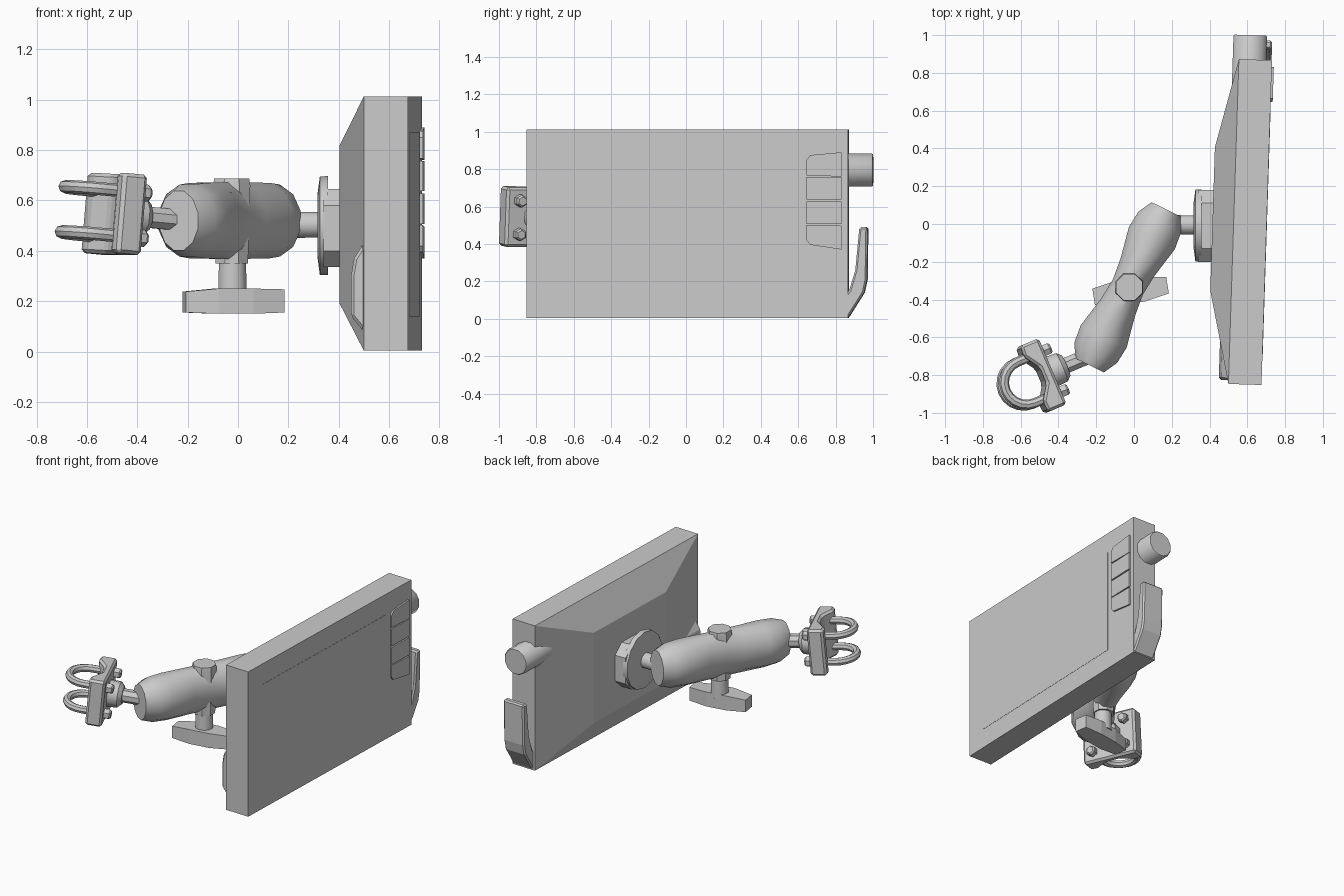
import bpy, bmesh, math
from mathutils import Matrix, Vector

if "Cube" in bpy.data.objects:
    bpy.data.objects.remove(bpy.data.objects["Cube"])

I = Matrix.Identity(4)


def loft(name, rings, M=I, smooth=False, bevel=0):
    """Skin a list of equal-length point rings and cap both ends."""
    bm = bmesh.new()
    vs = [[bm.verts.new(M @ Vector(p)) for p in r] for r in rings]
    n = len(vs[0])
    for a, b in zip(vs, vs[1:]):
        for i in range(n):
            j = (i + 1) % n
            bm.faces.new((a[i], a[j], b[j], b[i]))
    bm.faces.new(vs[0])
    bm.faces.new(vs[-1])
    bmesh.ops.recalc_face_normals(bm, faces=bm.faces)
    me = bpy.data.meshes.new(name)
    bm.to_mesh(me)
    bm.free()
    ob = bpy.data.objects.new(name, me)
    bpy.context.collection.objects.link(ob)
    if bevel:
        m = ob.modifiers.new("bevel", 'BEVEL')
        m.width, m.segments, m.limit_method = bevel, 1, 'ANGLE'
    if smooth:
        bpy.ops.object.select_all(action='DESELECT')
        ob.select_set(True)
        bpy.context.view_layer.objects.active = ob
        bpy.ops.object.shade_smooth_by_angle(angle=math.radians(40))
    return ob


def place(axis, u, v, d):
    """Put a 2D profile point at depth d along the axis."""
    return {'X': (d, u, v), 'Y': (u, d, v), 'Z': (u, v, d)}[axis]


def prism(name, axis, pts, d0, d1, M=I, bevel=0):
    return loft(name, [[place(axis, u, v, d) for u, v in pts] for d in (d0, d1)], M, False, bevel)


def turned(name, axis, c, steps, n=12, M=I):
    """Round part: steps are (depth, radius), c is the centre in the other two axes."""
    ang = [2 * math.pi * (i + .5) / n for i in range(n)]
    return loft(name, [[place(axis, c[0] + r * math.cos(a), c[1] + r * math.sin(a), d) for a in ang]
                       for d, r in steps], M, True)


def rect(u0, u1, v0, v1):
    return [(u0, v0), (u1, v0), (u1, v1), (u0, v1)]


# --- tablet, turned slightly about z ---
T = Matrix.Rotation(math.radians(-1.85), 4, 'Z')
outer, inner = rect(-.83, .89, .003, 1.013), rect(-.34, .42, .19, .82)
loft("tablet_body", [[(x, *p) for p in r] for x, r in ((.702, outer), (.527, outer), (.415, inner))], T)
prism("screen", 'X', rect(-.69, .62, .14, .87), .69, .7035, T)

# four side buttons, the end ones with slanted outlines
y0, y1 = .668, .855
shapes = [[(y0, .42), (y0 + .02, .395), (y1, .37), (y1, .497), (y0, .502)],
          rect(y0, y1, .507, .628), rect(y0, y1, .637, .757),
          [(y0, .766), (y1, .76), (y1, .89), (y0 + .02, .875), (y0, .85)]]
for i, s in enumerate(shapes):
    prism(f"button_{i + 1}", 'X', s, .69, .713, T)

# knob, side hook and rear bump
turned("side_knob", 'Y', (.583, .795), [(.5, .092), (1.012, .092), (1.019, .086)], 12, T)
prism("side_hook", 'X', [(.87, .004), (.889, .004), (.975, .14), (.99, .21), (.994, .49),
                         (.95, .49), (.928, .26), (.895, .15), (.87, .12)], .54, .70, T, .012)
prism("rear_bump", 'Y', [(.58, .45), (.525, .43), (.487, .37), (.475, .3), (.475, .14), (.525, .08), (.58, .06)],
      -.81, -.5, T, .012)

# --- mounting plate, disc and ball neck ---
prism("mount_plate", 'X', [(-.2, .4), (-.13, .335), (.11, .335), (.18, .4), (.18, .58),
                           (.11, .645), (-.13, .645), (-.2, .58)], .34, .44)
turned("mount_disc", 'X', (-.008, .5), [(.315, .12), (.325, .195), (.358, .197)], 14)
turned("mount_neck", 'X', (-.005, .503), [(.12, .055), (.33, .052)], 12)

# --- double socket arm ---
d = Vector((.44, .898, 0)).normalized()
p = Vector((-d.y, d.x, 0))
mid = Vector((-.033, -.335, .52))
rings = []
for t, w, h in ((-.46, .088, .122), (-.385, .13, .148), (-.29, .14, .155), (-.12, .105, .157), (0, .092, .158),
                (.12, .105, .157), (.29, .14, .155), (.385, .13, .148), (.46, .088, .122)):
    ring = []
    for i in range(12):
        a = math.pi * (i + .5) / 6
        ring.append(mid + d * t + p * w * math.cos(a) + Vector((0, 0, h * math.sin(a))))
    rings.append(ring)
loft("socket_arm", rings, I, True)

# clamp screw boss, post and grip bar
turned("screw_boss", 'Z', (-.025, -.335), [(.35, .07), (.66, .08), (.688, .075)], 8)
turned("grip_post", 'Z', (-.022, -.34), [(.22, .06), (.37, .056)], 10)
G = Matrix.Translation((-.018, -.355, 0)) @ Matrix.Rotation(math.radians(9), 4, 'Z')
loft("grip_bar", [[(x, -w, z0), (x, w, z0), (x, w, z1), (x, -w, z1)] for x, w, z0, z1 in
                  ((-.198, .044, .155, .238), (-.07, .066, .15, .25), (.07, .066, .15, .25),
                   (.198, .044, .155, .247))], G)

# --- pipe clamp, local x points to the arm ---
n = Vector((.92, .39, -.09)).normalized()
l = Vector((-.39, .92, 0)).normalized()
k = n.cross(l)
C = Matrix((n, l, k)).transposed().to_4x4()
C.translation = (-.475, -.798, .545)
prism("clamp_block", 'Z', [(.035, -.19), (.035, .19), (-.07, .19), (-.075, .13), (-.02, .045),
                           (-.02, -.045), (-.075, -.13), (-.07, -.19)], -.16, .16, C, .014)
turned("clamp_boss", 'X', (0, 0), [(.02, .09), (.1, .085), (.125, .06)], 10, C)
turned("clamp_neck", 'X', (0, 0), [(.11, .045), (.3, .045)], 8, C)
for i, z in enumerate((-.09, .09)):
    # U bolt: two straight legs and a half ring, swept with a round section
    path = [(.06, -.118)] + [(-.112 - .118 * math.sin(a), -.118 * math.cos(a))
                             for a in (math.pi * s / 10 for s in range(11))] + [(.06, .118)]
    rings = []
    for j, (x, y) in enumerate(path):
        a, b = path[max(j - 1, 0)], path[min(j + 1, len(path) - 1)]
        t = Vector((b[0] - a[0], b[1] - a[1])).normalized()
        rings.append([(x - t.y * .026 * math.cos(q), y + t.x * .026 * math.cos(q), z + .026 * math.sin(q))
                      for q in (math.pi * s / 4 for s in range(8))])
    loft(f"u_bolt_{i + 1}", rings, C, True)
    for j, y in enumerate((-.118, .118)):
        turned(f"nut_{i * 2 + j + 1}", 'X', (y, z), [(.03, .034), (.07, .034), (.08, .024)], 6, C)
